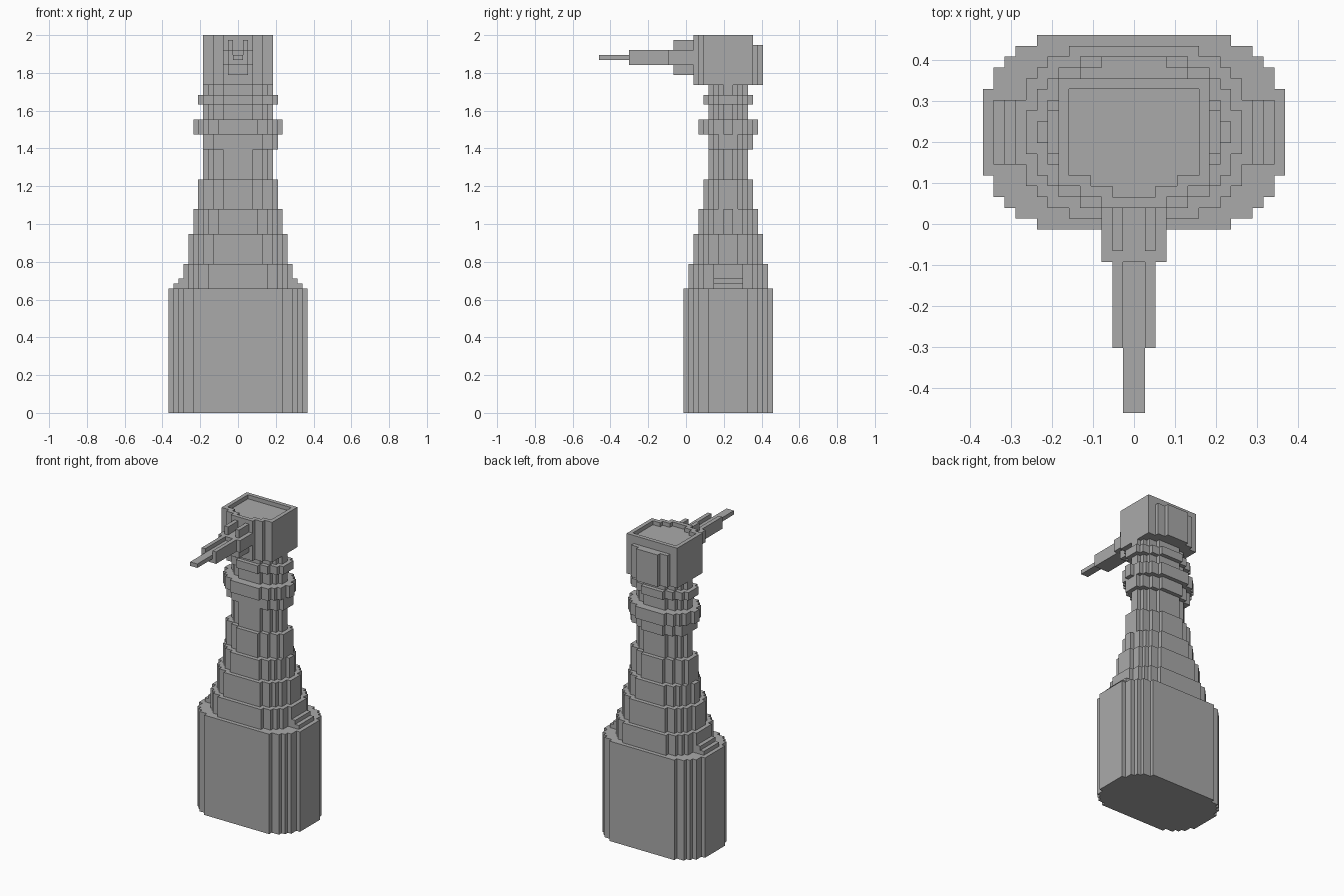
import bpy, bmesh

cube = bpy.data.objects.get("Cube")
if cube:
    bpy.data.objects.remove(cube, do_unlink=True)

U = 2 / 76          # size of one block
CY = 8.5            # bottle axis along y, in blocks

grey = bpy.data.materials.new("plain grey")
grey.use_nodes = True
colour = (0.4, 0.4, 0.4, 1)
grey.diffuse_color = colour
grey.node_tree.nodes["Principled BSDF"].inputs["Base Color"].default_value = colour


def add_prism(bm, outline, z0, z1):
    """Extrude a flat outline, given in blocks about the bottle axis."""
    verts = [bm.verts.new((x * U, (y + CY) * U, z0 * U)) for x, y in outline]
    face = bm.faces.new(verts)
    top = bmesh.ops.extrude_face_region(bm, geom=[face])["geom"]
    moved = [v for v in top if isinstance(v, bmesh.types.BMVert)]
    bmesh.ops.translate(bm, verts=moved, vec=(0, 0, (z1 - z0) * U))


def add_box(bm, x0, x1, y0, y1, z0, z1):
    add_prism(bm, [(x0, y0), (x1, y0), (x1, y1), (x0, y1)], z0, z1)


def finish(name, bm):
    bmesh.ops.recalc_face_normals(bm, faces=bm.faces)
    mesh = bpy.data.meshes.new(name)
    bm.to_mesh(mesh)
    bm.free()
    mesh.materials.append(grey)
    obj = bpy.data.objects.new(name, mesh)
    bpy.context.collection.objects.link(obj)


def stepped_oval(steps, min_x=-99, min_y=-99):
    """Mirror a staircase of (half width, half depth) into a closed outline."""
    quarter = []
    for i, (x, y) in enumerate(steps):
        if i:
            quarter.append((steps[i - 1][0], y))
        quarter.append((x, y))
    right = quarter + [(x, -y) for x, y in reversed(quarter)]
    loop = right + [(-x, y) for x, y in reversed(right)]
    loop = [(max(x, min_x), max(y, min_y)) for x, y in loop]
    return [p for i, p in enumerate(loop) if p != loop[i - 1]]


def oval_part(name, steps, z0, z1, **clip):
    bm = bmesh.new()
    add_prism(bm, stepped_oval(steps, **clip), z0, z1)
    finish(name, bm)


def box_part(name, boxes):
    bm = bmesh.new()
    for b in boxes:
        add_box(bm, *b)
    finish(name, bm)


# Bottle body and tapering tiers
neck = [(3, 4), (5, 3), (6, 2), (7, 1)]
tier_d = [(3, 5), (5, 4), (7, 3), (8, 2)]
tier_c = [(4, 6), (6, 5), (7, 4), (8, 3), (9, 1)]
oval_part("body", [(9, 9), (11, 8), (12, 7), (13, 6), (14, 4)], 0, 25)
oval_part("tier_a", [(6, 8), (8, 7), (9, 6), (10, 5), (11, 3)], 25, 30)
oval_part("tier_b", [(5, 7), (7, 6), (8, 5), (9, 4), (10, 2)], 30, 36)
oval_part("tier_c", tier_c, 36, 41)
oval_part("tier_d", tier_d, 41, 47)
oval_part("neck", neck, 47, 66)

# Side shoulder steps
box_part("shoulders", [(-13, 13, -3, 3, 25, 26), (-12, 12, -3, 3, 26, 27)])

# Collar rings
oval_part("collar_lower", tier_d, 53, 56, min_x=-7, min_y=-4)
oval_part("collar", tier_c, 56, 59)
oval_part("collar_upper", tier_d, 62, 64)

# Head with a stepped front
head = [(7, 5), (7, -5), (5, -5), (5, -6), (3, -6), (3, -7)]
bm = bmesh.new()
add_prism(bm, head + [(-x, y) for x, y in reversed(head)], 66, 75)
finish("head", bm)

# Raised rim around the head top
rim = [(-7, 7, 4, 5, 75, 76), (-3, 3, -7, -6, 75, 76)]
for s in (-1, 1):
    for a, b, y0, y1 in ((6, 7, -4, 4), (4, 7, -5, -4), (2, 5, -6, -5)):
        rim.append((min(s * a, s * b), max(s * a, s * b), y0, y1, 75, 76))
box_part("head_rim", rim)

# Plate on the back of the head
box_part("back_plate", [(-5, 5, 5, 6, 66, 74), (-3, 3, 6, 7, 66, 74)])

# Nozzle mount with a lower block and two upper prongs
box_part("nozzle_mount", [(-3, 3, -12, -7, 70, 73), (-2, 2, -11, -7, 68, 70),
                          (-2, -1, -11, -7, 73, 75), (1, 2, -11, -7, 73, 75)])

# Grooved nozzle tube and thin tip
box_part("nozzle_tube", [(-2, 2, -20, -12, 70, 72),
                         (-2, -1, -20, -12, 72, 73), (1, 2, -20, -12, 72, 73)])
box_part("nozzle_tip", [(-1, 1, -26, -20, 71, 72)])
